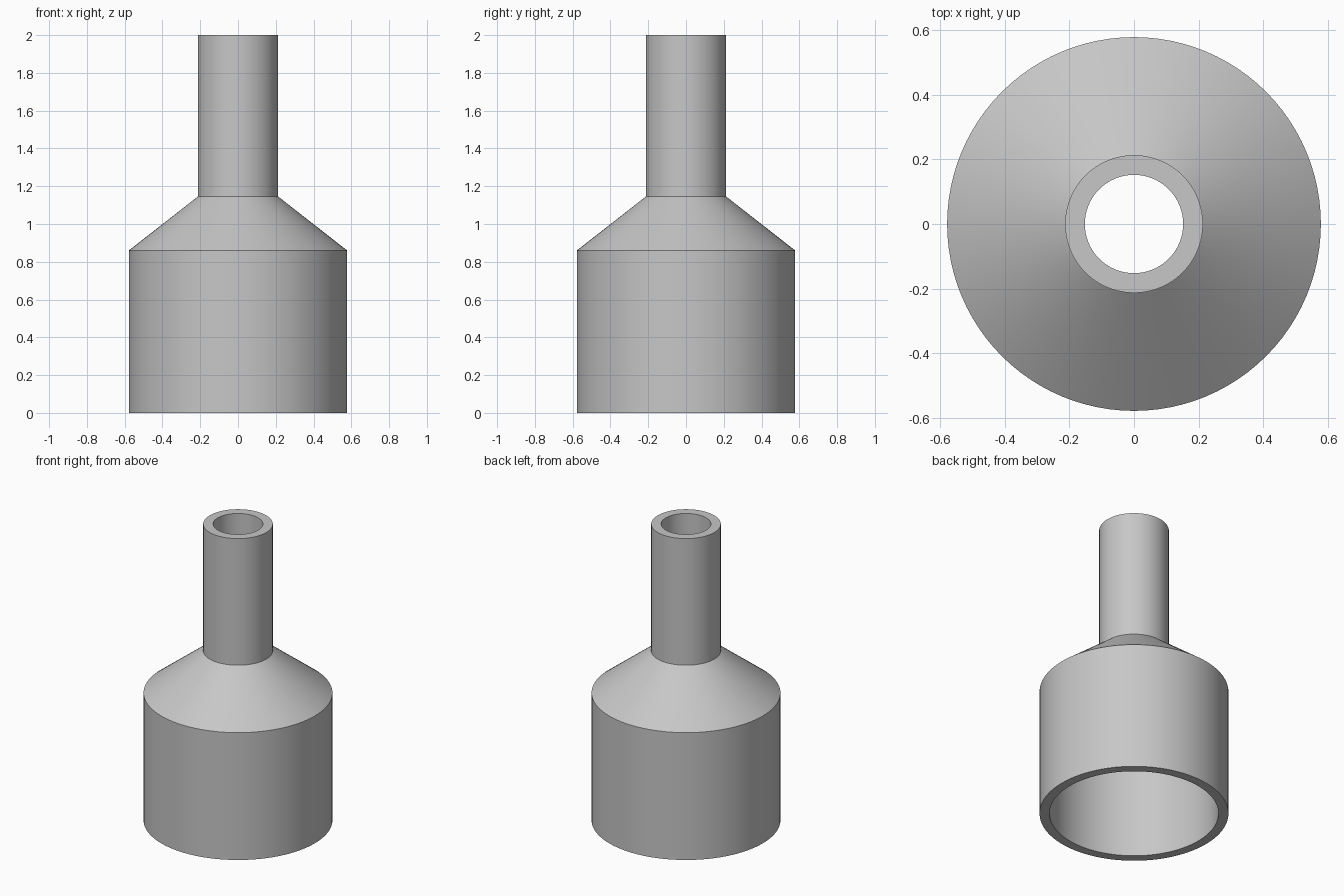
import bpy
import bmesh
from math import tau, radians
from mathutils import Vector

SEGMENTS = 96
WALL = 0.061
BODY_RADIUS, NECK_RADIUS = 0.578, 0.213
SHOULDER_Z, NECK_Z, TOP_Z = 0.86, 1.145, 2.0

cube = bpy.data.objects.get("Cube")
if cube:
    bpy.data.objects.remove(cube, do_unlink=True)

# Plain grey material
grey = bpy.data.materials.new("light_grey")
grey.use_nodes = True
colour = (0.57, 0.57, 0.57, 1.0)
grey.diffuse_color = colour
grey.node_tree.nodes["Principled BSDF"].inputs["Base Color"].default_value = colour

# Closed wall section: outside going up, bore coming back down
outer = [(BODY_RADIUS, 0), (BODY_RADIUS, SHOULDER_Z), (NECK_RADIUS, NECK_Z), (NECK_RADIUS, TOP_Z)]
inner = [(r - WALL, z) for r, z in reversed(outer)]
section = outer + inner

# Revolve the section into a hollow reducer
bm = bmesh.new()
verts = [bm.verts.new(Vector((r, 0, z))) for r, z in section]
edges = [bm.edges.new((v, verts[(i + 1) % len(verts)])) for i, v in enumerate(verts)]
bmesh.ops.spin(bm, geom=verts + edges, cent=(0, 0, 0), axis=(0, 0, 1),
               angle=tau, steps=SEGMENTS, use_merge=True)
bmesh.ops.remove_doubles(bm, verts=bm.verts[:], dist=0.0001)
bmesh.ops.recalc_face_normals(bm, faces=bm.faces[:])

mesh = bpy.data.meshes.new("pipe_reducer")
bm.to_mesh(mesh)
bm.free()
mesh.materials.append(grey)
reducer = bpy.data.objects.new("pipe_reducer", mesh)
bpy.context.collection.objects.link(reducer)

# Smooth round walls with crisp rims and shoulders
bpy.ops.object.select_all(action="DESELECT")
reducer.select_set(True)
bpy.context.view_layer.objects.active = reducer
bpy.ops.object.shade_smooth_by_angle(angle=radians(30))
